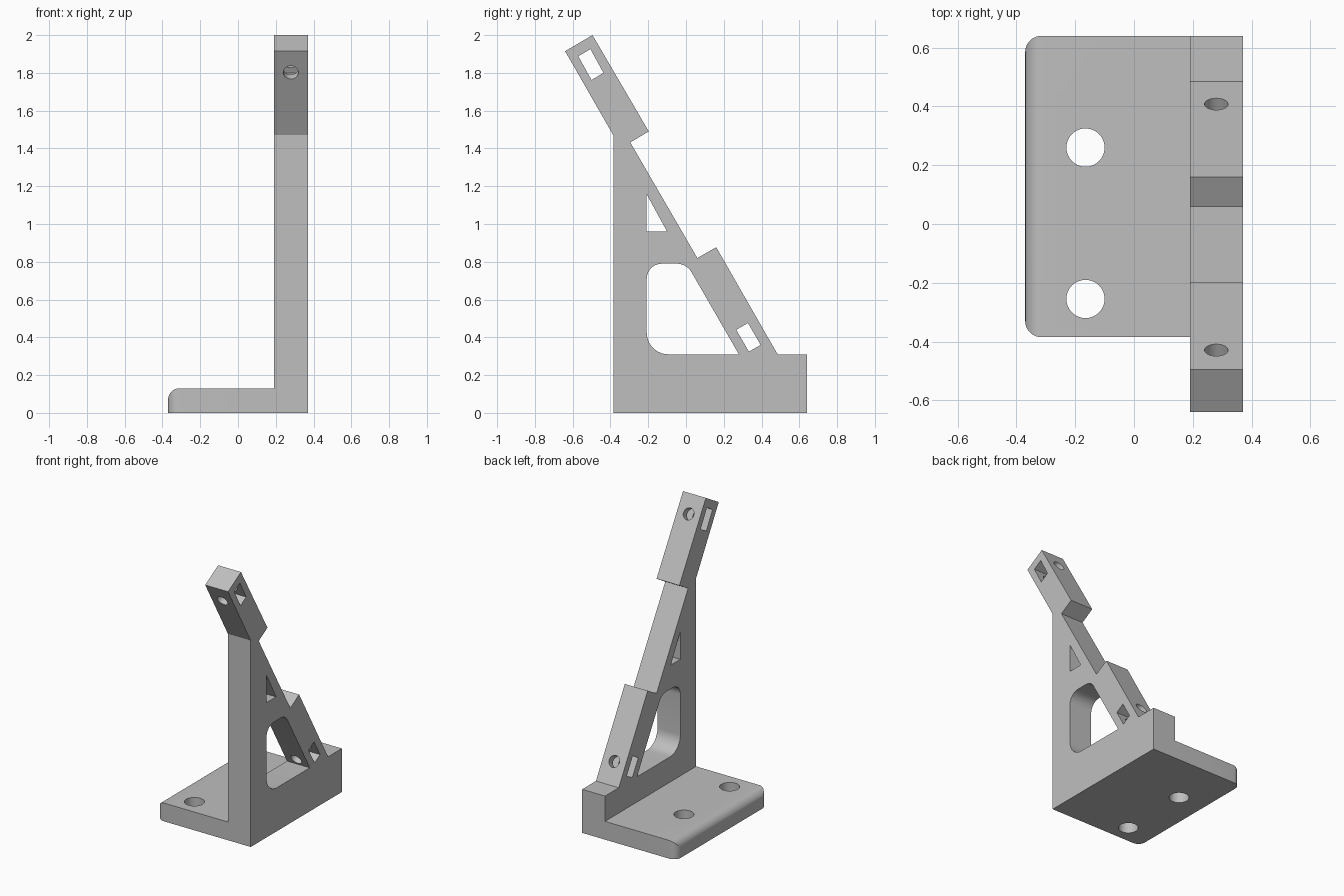
import bpy, bmesh, math
from mathutils import Vector

cube = bpy.data.objects.get("Cube")
if cube:
    bpy.data.objects.remove(cube, do_unlink=True)

grey = bpy.data.materials.new("light_grey")
grey.use_nodes = True
grey.diffuse_color = (0.52, 0.52, 0.52, 1)
grey.node_tree.nodes["Principled BSDF"].inputs["Base Color"].default_value = grey.diffuse_color

WALL_IN, WALL_OUT = 0.19, 0.37
FRONT, BACK = -0.385, 0.64
PLATE_LEFT = -0.37
MID = (WALL_IN + WALL_OUT) / 2


def rounded(corners):
    """Outline from (u, v, radius) corners, with arcs where radius > 0."""
    out = []
    for i, (u, v, r) in enumerate(corners):
        p = Vector((u, v))
        if r == 0:
            out.append(p)
            continue
        a = (Vector(corners[i - 1][:2]) - p).normalized()
        b = (Vector(corners[(i + 1) % len(corners)][:2]) - p).normalized()
        half = a.angle(b) / 2
        centre = p + (a + b).normalized() * r / math.sin(half)
        start = p + a * r / math.tan(half) - centre
        end = p + b * r / math.tan(half) - centre
        sweep = math.atan2(start.cross(end), start.dot(end))
        for k in range(11):
            t = sweep * k / 10
            c, s = math.cos(t), math.sin(t)
            out.append(centre + Vector((start.x * c - start.y * s, start.x * s + start.y * c)))
    return out


def prism(name, outline, axis, low, high):
    """Extrude a flat outline along the x, y or z axis."""
    place = {"x": lambda p, w: (w, p[0], p[1]),
             "y": lambda p, w: (p[0], w, p[1]),
             "z": lambda p, w: (p[0], p[1], w)}[axis]
    bm = bmesh.new()
    face = bm.faces.new([bm.verts.new(place(p, low)) for p in outline])
    top = bmesh.ops.extrude_face_region(bm, geom=[face])["geom"]
    shift = Vector(place((0, 0), high - low))
    bmesh.ops.translate(bm, vec=shift, verts=[g for g in top if isinstance(g, bmesh.types.BMVert)])
    bmesh.ops.recalc_face_normals(bm, faces=bm.faces)
    mesh = bpy.data.meshes.new(name)
    bm.to_mesh(mesh)
    bm.free()
    mesh.materials.append(grey)
    obj = bpy.data.objects.new(name, mesh)
    bpy.context.collection.objects.link(obj)
    return obj


def drill(name, centre, radius, depth, tilt=0):
    bpy.ops.mesh.primitive_cylinder_add(vertices=40, radius=radius, depth=depth,
                                        location=centre, rotation=(tilt, 0, 0))
    obj = bpy.context.object
    obj.name = name
    obj.data.materials.append(grey)
    return obj


def combine(target, tool, operation):
    """Apply a boolean and discard the tool."""
    mod = target.modifiers.new("boolean", "BOOLEAN")
    mod.operation, mod.solver, mod.object = operation, "EXACT", tool
    bpy.context.view_layer.objects.active = target
    bpy.ops.object.modifier_apply(modifier=mod.name)
    bpy.data.objects.remove(tool, do_unlink=True)


# Upright wall with the leaning arm and its two raised pads
bracket = prism("angled_bracket", [
    (FRONT, 0), (FRONT, 1.47), (-0.64, 1.915), (-0.495, 2.0), (-0.197, 1.49),
    (-0.295, 1.432), (0.06, 0.82), (0.16, 0.877), (0.485, 0.31), (BACK, 0.31), (BACK, 0)],
    "x", WALL_IN, WALL_OUT)

# Base plate: rounded top edge, crossed with rounded plan corners
plate = prism("base_plate", rounded([
    (PLATE_LEFT, 0, 0), (PLATE_LEFT, 0.13, 0.06), (WALL_IN, 0.13, 0), (WALL_IN, 0, 0)]),
    "y", FRONT, BACK)
plan = prism("plate_plan", rounded([
    (PLATE_LEFT, FRONT, 0.055), (PLATE_LEFT, BACK, 0.055), (0.3, BACK, 0), (0.3, FRONT, 0)]),
    "z", -0.1, 0.3)
combine(plate, plan, "INTERSECT")
combine(bracket, plate, "UNION")

# Rounded window, small triangle and the two nut slots through the wall
openings = [
    rounded([(-0.208, 0.31, 0.115), (-0.208, 0.79, 0.08), (0.003, 0.79, 0.09), (0.28, 0.31, 0)]),
    [(-0.208, 0.96), (-0.208, 1.157), (-0.1, 0.96)],
    [(-0.57, 1.888), (-0.506, 1.926), (-0.437, 1.8), (-0.5, 1.762)],
    [(0.266, 0.44), (0.328, 0.476), (0.395, 0.36), (0.333, 0.324)]]
for outline in openings:
    combine(bracket, prism("opening", outline, "x", 0.1, 0.5), "DIFFERENCE")

# Screw holes square to the arm, passing through the slots
for y, z in [(-0.503, 1.844), (0.331, 0.4)]:
    combine(bracket, drill("screw_hole", (MID, y, z), 0.04, 0.22, math.radians(-60)), "DIFFERENCE")

# Mounting holes in the base plate
for y in (-0.255, 0.26):
    combine(bracket, drill("mounting_hole", (-0.165, y, 0.06), 0.065, 0.4), "DIFFERENCE")

bpy.ops.object.select_all(action="DESELECT")
bracket.select_set(True)
bpy.context.view_layer.objects.active = bracket
bpy.ops.object.shade_smooth_by_angle(angle=math.radians(25))
